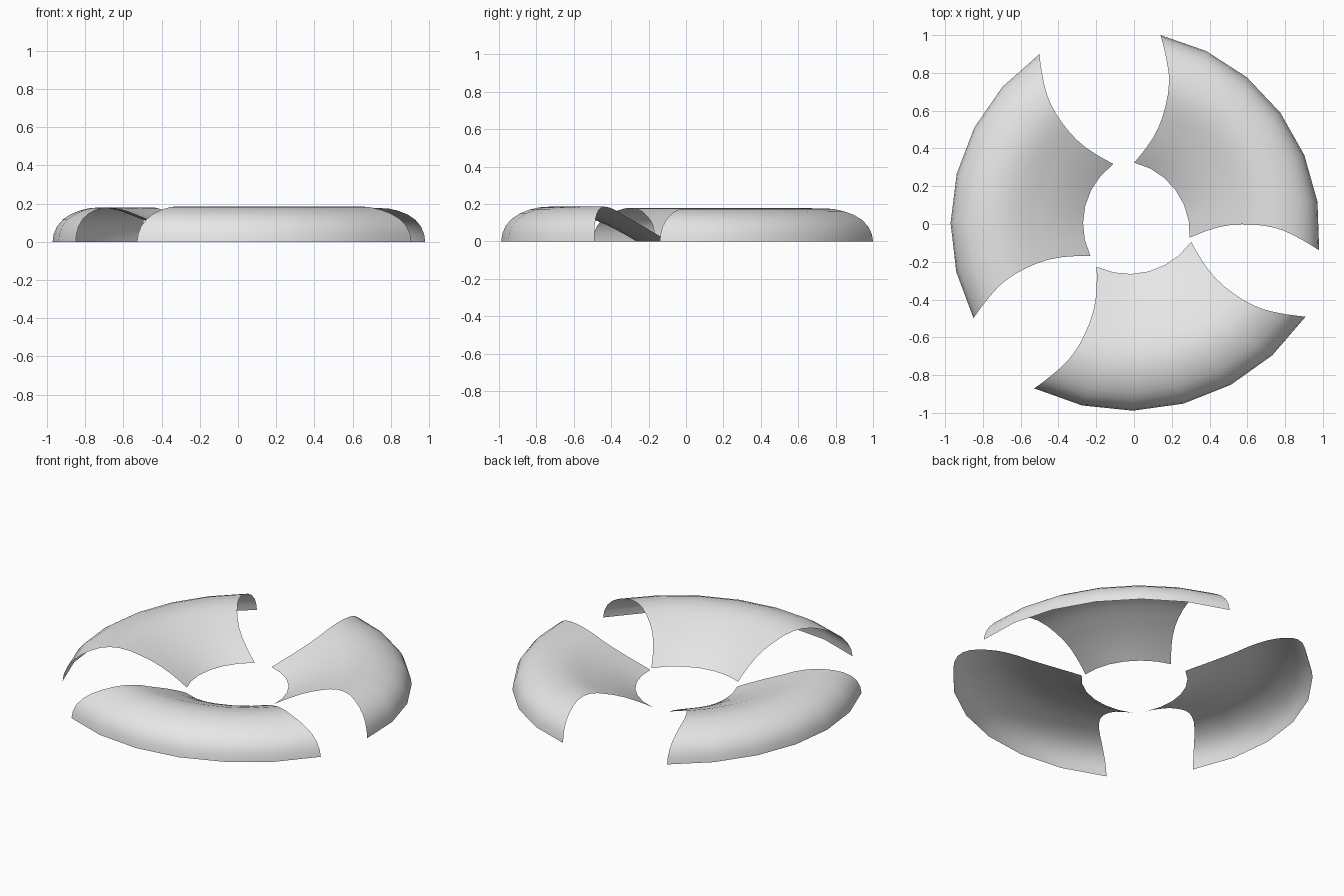
import bpy
import bmesh
from math import radians, cos, sin
from mathutils import Matrix, Vector

cube = bpy.data.objects.get("Cube")
if cube:
    bpy.data.objects.remove(cube, do_unlink=True)

# Single light grey material
grey = bpy.data.materials.new("light_grey")
grey.use_nodes = True
colour = (0.8, 0.8, 0.8, 1)
grey.diffuse_color = colour
grey.node_tree.nodes["Principled BSDF"].inputs["Base Color"].default_value = colour

# Blade profile: radius, height, half sweep in degrees (side edges are waisted)
PROFILE = [
    (0.384, 0, 40), (0.43, 0.028, 37), (0.48, 0.055, 34.7), (0.54, 0.085, 33),
    (0.6, 0.111, 32.3), (0.66, 0.134, 32.3), (0.72, 0.157, 32.8),
    (0.78, 0.172, 33.5), (0.83, 0.177, 34.4), (0.88, 0.174, 35.5),
    (0.93, 0.162, 37), (0.98, 0.142, 38.5), (1.02, 0.115, 39.7),
    (1.05, 0.08, 40.6), (1.067, 0.04, 41.1), (1.073, 0, 41.3),
]
SEGMENTS = 6
CHORD = 0.806  # distance from the sweep centre to the middle of the outer chord


def make_blade(name, location, heading, scale):
    """Sweep the profile into one open curved shell and place it."""
    bm = bmesh.new()
    rows = []
    for radius, height, half in PROFILE:
        row = []
        for j in range(SEGMENTS + 1):
            a = radians(half) * (2 * j / SEGMENTS - 1)
            row.append(bm.verts.new((radius * cos(a) - CHORD, radius * sin(a), height)))
        rows.append(row)
    for lower, upper in zip(rows, rows[1:]):
        for j in range(SEGMENTS):
            bm.faces.new((lower[j], upper[j], upper[j + 1], lower[j + 1]))
    bm.transform(Matrix.Translation(Vector(location))
                 @ Matrix.Rotation(radians(heading), 4, "Z")
                 @ Matrix.Scale(scale, 4))
    for face in bm.faces:
        face.smooth = True
    mesh = bpy.data.meshes.new(name)
    bm.to_mesh(mesh)
    bm.free()
    mesh.materials.append(grey)
    blade = bpy.data.objects.new(name, mesh)
    bpy.context.collection.objects.link(blade)


# Three blades around the central opening
make_blade("back_left_blade", (0.56, 0.43, 0), 36.4, 1)
make_blade("right_blade", (-0.675, 0.2, 0), 166, 1.018)
make_blade("front_blade", (0.19, -0.68, 0), 284.8, 1.05)
